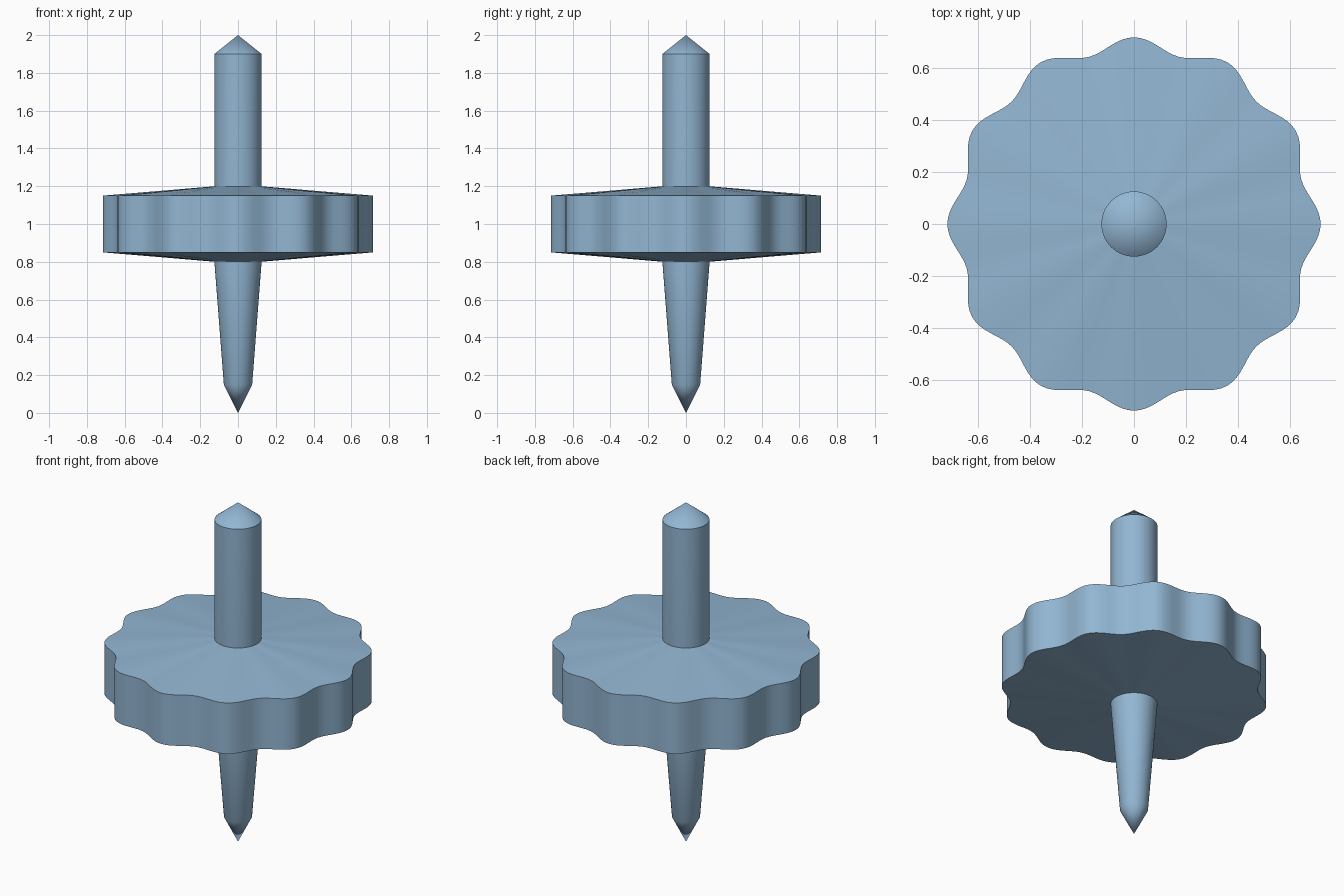
import bpy
import bmesh
import math

cube = bpy.data.objects.get("Cube")
if cube:
    bpy.data.objects.remove(cube, do_unlink=True)

# Single painted finish
paint = bpy.data.materials.new("soft blue")
paint.use_nodes = True
blue = (0.29, 0.47, 0.65, 1)
paint.diffuse_color = blue
paint.node_tree.nodes["Principled BSDF"].inputs["Base Color"].default_value = blue


def lathe(name, profile, segments, lobes=0, depth=0.0):
    """Turn a (radius, height, waviness) profile, listed bottom to top, about z."""
    bm = bmesh.new()
    rings = []
    for radius, z, wave in profile:
        if radius == 0:
            rings.append([bm.verts.new((0, 0, z))] * segments)
            continue
        ring = []
        for i in range(segments):
            a = math.tau * i / segments
            r = radius + wave * depth * math.cos(lobes * a)
            ring.append(bm.verts.new((r * math.cos(a), r * math.sin(a), z)))
        rings.append(ring)
    for low, high in zip(rings, rings[1:]):
        for i in range(segments):
            j = (i + 1) % segments
            corners = [low[i], low[j], high[j], high[i]]
            bm.faces.new(list(dict.fromkeys(corners)))
    mesh = bpy.data.meshes.new(name)
    bm.to_mesh(mesh)
    bm.free()
    mesh.materials.append(paint)
    obj = bpy.data.objects.new(name, mesh)
    bpy.context.collection.objects.link(obj)
    bpy.ops.object.select_all(action="DESELECT")
    obj.select_set(True)
    bpy.context.view_layer.objects.active = obj
    bpy.ops.object.shade_smooth_by_angle(angle=math.radians(30))
    return obj


# Spindle: pointed foot, tapered lower stem, straight handle, conical cap
lathe("spindle", [(0, 0, 0), (0.075, 0.15, 0), (0.125, 0.8, 0),
                  (0.125, 1.9, 0), (0, 2, 0)], segments=64)

# Flywheel: scalloped rim with shallow cones meeting the spindle
lathe("scalloped_disc", [(0.12, 0.8, 0), (0.69, 0.85, 1),
                         (0.69, 1.15, 1), (0.12, 1.2, 0)],
      segments=192, lobes=12, depth=0.026)
